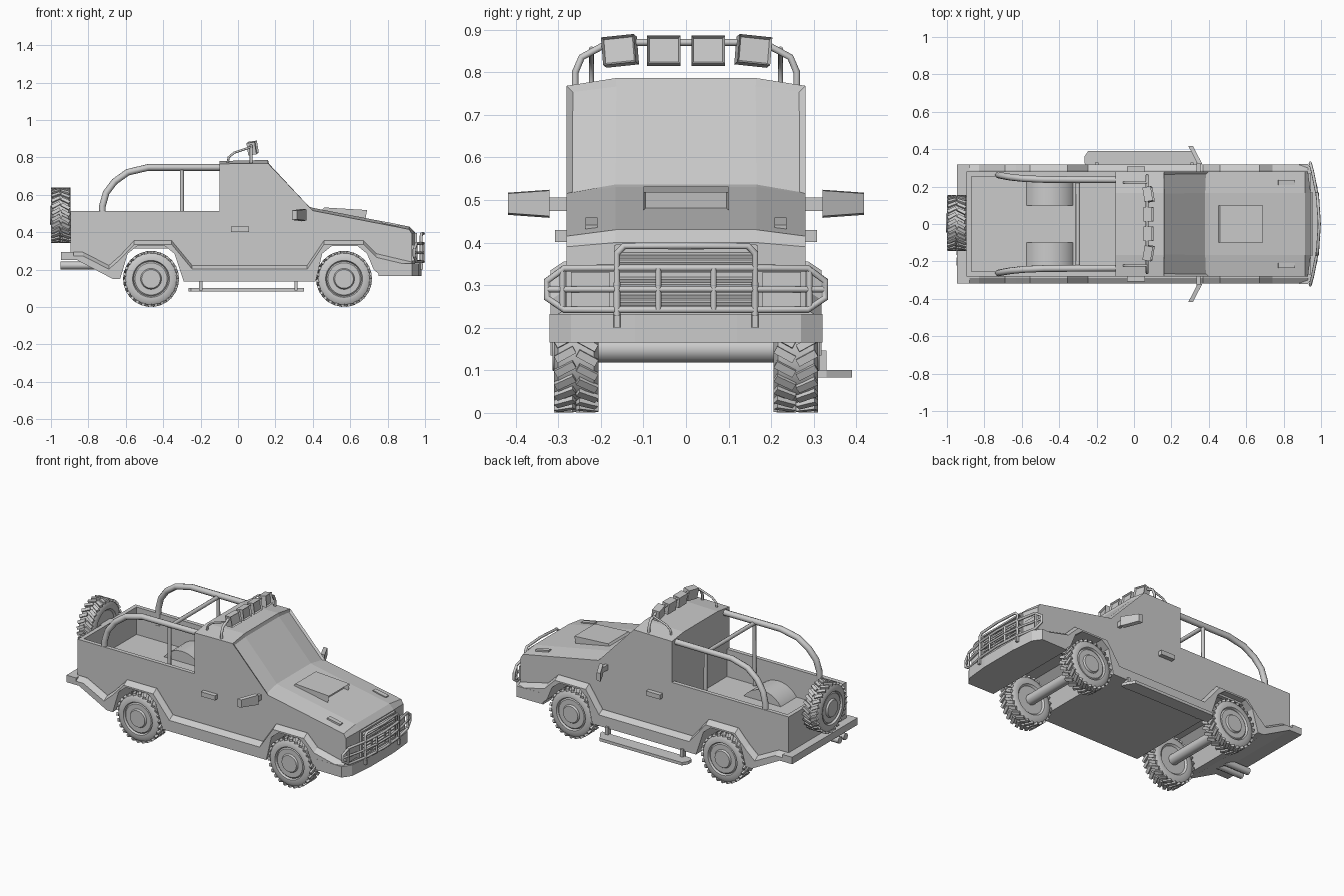
import bpy, bmesh
from math import pi, radians
from mathutils import Matrix, Vector, Euler

if "Cube" in bpy.data.objects:
    bpy.data.objects.remove(bpy.data.objects["Cube"])


def finish(name, bm, smooth=False):
    bmesh.ops.recalc_face_normals(bm, faces=bm.faces)
    me = bpy.data.meshes.new(name)
    bm.to_mesh(me)
    bm.free()
    ob = bpy.data.objects.new(name, me)
    bpy.context.collection.objects.link(ob)
    if smooth:
        bpy.ops.object.select_all(action='DESELECT')
        ob.select_set(True)
        bpy.context.view_layer.objects.active = ob
        bpy.ops.object.shade_smooth_by_angle(angle=radians(35))
    return ob


def box(name, size, loc, rot=(0, 0, 0)):
    bm = bmesh.new()
    m = Matrix.Translation(loc) @ Euler(rot).to_matrix().to_4x4() @ Matrix.Diagonal((*size, 1))
    bmesh.ops.create_cube(bm, size=1, matrix=m)
    return finish(name, bm)


def loft(bm, pts, layers, up=False):
    """Profile (a, b, da, db) copied at each (depth, shift); up lofts along z instead of y."""
    rings = []
    for d, s in layers:
        ring = []
        for p in pts:
            a, b, da, db = (*p, 0, 0)[:4]
            a, b = a + s * da, b + s * db
            ring.append(bm.verts.new((a, b, d) if up else (a, d, b)))
        rings.append(ring)
    n = len(pts)
    for r, q in zip(rings, rings[1:]):
        for i in range(n):
            bm.faces.new((r[i], r[(i + 1) % n], q[(i + 1) % n], q[i]))
    bm.faces.new(rings[0])
    bm.faces.new(rings[-1])


def solid(name, pts, layers, up=False):
    bm = bmesh.new()
    loft(bm, pts, layers, up)
    return finish(name, bm)


def tube(name, pts, r, closed=False):
    cu = bpy.data.curves.new(name, 'CURVE')
    cu.dimensions = '3D'
    cu.bevel_depth, cu.bevel_resolution, cu.use_fill_caps = r, 2, True
    sp = cu.splines.new('POLY')
    sp.points.add(len(pts) - 1)
    for p, co in zip(sp.points, pts):
        p.co = (*co, 1)
    sp.use_cyclic_u = closed
    ob = bpy.data.objects.new(name, cu)
    bpy.context.collection.objects.link(ob)
    bpy.ops.object.select_all(action='DESELECT')
    ob.select_set(True)
    bpy.context.view_layer.objects.active = ob
    bpy.ops.object.convert(target='MESH')
    bpy.ops.object.shade_smooth_by_angle(angle=radians(50))


# Main body: side profile lofted across the width with a raised crown
under = [(.76, .17), (.725, .2), (.69, .285), (.64, .325), (.5, .325), (.45, .285), (.415, .135),
         (-.29, .135), (-.34, .285), (-.39, .325), (-.54, .325), (-.59, .285), (-.63, .15),
         (-.67, .15), (-.86, .25)]
body = [(-.895, .25), (-.895, .345), (-.10, .345), (-.10, .765, 0, .015), (.16, .768, 0, .018),
        (.40, .515, 0, .015), (.915, .415, 0, .015), (.93, .39, .015, .01), (.93, .17, .015, 0)]
bm = bmesh.new()
loft(bm, body + under, [(-.28, 0), (-.165, 1), (.165, 1), (.28, 0)])
bmesh.ops.recalc_face_normals(bm, faces=bm.faces)
glass = [f for f in bm.faces if f.normal.x > .4 and f.normal.z > .4 and .16 < f.calc_center_median().x < .4]
bmesh.ops.inset_region(bm, faces=glass, thickness=.018, depth=-.01)
finish("cab_and_hood", bm)

# Flared lower panels around the wheel arches
upper = [(-.93, .293), (-.83, .293), (-.69, .222), (-.63, .275), (-.555, .355), (-.355, .355),
         (-.245, .222), (.37, .222), (.46, .355), (.67, .355), (.74, .285), (.93, .24)]
flare = [(x, z, 0, -.02) for x, z in upper] + [(.93, .17)] + under + [(-.93, .25)]
for s in (-1, 1):
    solid("flared_side_panel", flare, [(s * .27, 0), (s * .288, 0), (s * .318, 1)])
    box("bed_wall", (.795, .025, .2), (-.4975, s * .2675, .413))
    # Wheel housings in the bed
    bm = bmesh.new()
    bmesh.ops.create_cone(bm, cap_ends=True, segments=32, radius1=.15, radius2=.15, depth=.155,
                          matrix=Matrix.Translation((-.45, s * .1775, .262)) @ Matrix.Rotation(pi / 2, 4, 'X'))
    bmesh.ops.bisect_plane(bm, geom=bm.verts[:] + bm.edges[:] + bm.faces[:], plane_co=(0, 0, .34),
                           plane_no=(0, 0, 1), clear_inner=True)
    finish("bed_wheel_housing", bm, True)
box("tailgate", (.025, .51, .2), (-.8825, 0, .413))

# Bumpers
box("rear_bumper", (.065, .636, .043), (-.9125, 0, .2715))
solid("front_bumper", [(.75, -.318), (.93, -.32), (.965, -.27), (.98, -.12), (.98, .12), (.965, .27),
                       (.93, .32), (.75, .318)], [(.165, 0), (.232, 0)], up=True)

# Hood scoop, open at the front, and small hood vents
bm = bmesh.new()
loft(bm, [(.45, .518), (.46, .532), (.69, .518), (.68, .46), (.45, .5)], [(-.1, 0), (.1, 0)])
bmesh.ops.recalc_face_normals(bm, faces=bm.faces)
mouth = [f for f in bm.faces if f.normal.x > .8]
bmesh.ops.inset_region(bm, faces=mouth, thickness=.007)
bmesh.ops.translate(bm, verts=list({v for f in mouth for v in f.verts}), vec=(-.03, 0, .004))
finish("hood_scoop", bm)
for s in (-1, 1):
    box("hood_vent", (.09, .028, .014), (.815, s * .222, .443), (0, radians(11), 0))
    box("door_handle", (.095, .03, .028), (.01, s * .292, .415))
    # Door mirrors
    box("mirror_arm", (.02, .06, .032), (.345, s * .3, .49))
    bm = bmesh.new()
    loft(bm, [(.34, .458, -.05, .007), (.365, .462, -.05, .007), (.365, .522, -.05, -.007),
              (.34, .524, -.05, -.007)], [(s * .32, 0), (s * .418, 1)])
    finish("door_mirror", bm)
    box("headlight", (.02, .09, .085), (.937, s * .225, .288))

# Grille: frame and slats
for z in (.24, .335, .39):
    box("grille_frame", (.02, .33, .01), (.948, 0, z))
for y in (-.163, .163):
    box("grille_frame_side", (.02, .012, .155), (.948, y, .315))
for y in (-.065, .065):
    box("grille_divider", (.02, .008, .095), (.948, y, .288))
for z in (.258, .276, .294, .312, .352, .37):
    box("grille_slat", (.014, .32, .009), (.95, 0, z), (0, radians(25), 0))


# Bull bar, bowed backwards at its ends
def bow(y, z):
    return (.991 - .05 * (abs(y) / .33) ** 2, y, z)


tube("bull_bar_frame", [bow(y, z) for y, z in
     [(-.285, .34), (-.14, .34), (0, .34), (.14, .34), (.285, .34), (.327, .31), (.327, .27), (.285, .242),
      (.14, .242), (0, .242), (-.14, .242), (-.285, .242), (-.327, .27), (-.327, .31)]], .008, True)
tube("bull_bar_middle", [bow(y, .29) for y in (-.327, -.2, -.07, .07, .2, .327)], .007)
tube("bull_bar_hoop", [bow(y, z) for y, z in
     [(-.162, .2), (-.162, .375), (-.145, .392), (0, .392), (.145, .392), (.162, .375), (.162, .2)]], .008)
for s in (-1, 1):
    tube("bull_bar_upright", [bow(s * .065, .34), bow(s * .065, .242)], .007)
    tube("bull_bar_end", [bow(s * .29, .34), bow(s * .29, .242)], .007)
    box("bull_bar_mount", (.05, .014, .03), (.965, s * .162, .215))

# Roll bars over the bed
for s in (-1, 1):
    tube("roll_bar", [(-.725, s * .262, .44), (-.725, s * .262, .54), (-.705, s * .258, .61), (-.66, s * .25, .67),
                      (-.59, s * .243, .72), (-.48, s * .238, .746), (-.09, s * .236, .746)], .018)
    tube("roll_bar_post", [(-.3, s * .24, .35), (-.3, s * .236, .74)], .011)
tube("roll_bar_cross", [(-.3, -.236, .735), (-.3, .236, .735)], .012)

# Roof light bar with four lamps
tube("light_bar", [(.07, -.26, .75), (.07, -.26, .8), (.07, -.245, .835), (.07, -.195, .862), (.07, -.12, .87),
                   (.07, .12, .87), (.07, .195, .862), (.07, .245, .835), (.07, .26, .8), (.07, .26, .75)], .008)
for s in (-1, 1):
    tube("light_bar_brace", [(-.055, s * .222, .77), (-.05, s * .222, .8), (-.02, s * .222, .825),
                             (.07, s * .222, .855)], .006)
for y in (-.155, -.052, .052, .158):
    k = 0 if abs(y) < .1 else (1 if y > 0 else -1)
    bm = bmesh.new()
    bmesh.ops.create_cube(bm, size=1, matrix=Matrix.Diagonal((.045, .078, .066, 1)))
    lens = [f for f in bm.faces if f.normal.x > .9]
    bmesh.ops.inset_region(bm, faces=lens, thickness=.007)
    bmesh.ops.translate(bm, verts=list(lens[0].verts), vec=(-.01, 0, 0))
    bm.transform(Matrix.Translation((.078, y, .85)) @
                 Euler((radians(-6 * k), radians(-8), radians(10 * k))).to_matrix().to_4x4())
    finish("roof_lamp", bm)

# Wheel: lathed tyre and hub with chevron tread blocks
bm = bmesh.new()
prof = [(0, -.04), (.085, -.04), (.095, -.05), (.122, -.052), (.139, -.042), (.139, .042), (.122, .052),
        (.099, .052), (.093, .04), (.086, .046), (.056, .046), (.05, .056), (0, .056)]
vs = [bm.verts.new((0, y, r)) for r, y in prof]
es = [bm.edges.new(e) for e in zip(vs, vs[1:])]
bmesh.ops.spin(bm, geom=vs + es, cent=(0, 0, 0), axis=(0, 1, 0), angle=2 * pi, steps=32)
bmesh.ops.remove_doubles(bm, verts=bm.verts, dist=.0005)
N = 26
for i in range(N):
    for s in (-1, 1):
        m = (Matrix.Rotation(2 * pi * (i + s * .12) / N, 4, 'Y') @ Matrix.Translation((0, s * .026, .142)) @
             Matrix.Rotation(s * .5, 4, 'Z') @ Matrix.Diagonal((.018, .05, .013, 1)))
        bmesh.ops.create_cube(bm, size=1, matrix=m)
wheel = finish("wheel", bm, True)
spots = [((x, s * .258, .15), 0 if s > 0 else pi) for x in (-.465, .567) for s in (-1, 1)]
spots.append(((-.948, .005, .49), pi / 2))
for i, (loc, a) in enumerate(spots):
    ob = wheel if i == 0 else wheel.copy()
    if i:
        bpy.context.collection.objects.link(ob)
    ob.location, ob.rotation_euler = loc, (0, 0, a)
    ob.name = "spare_wheel" if i == 4 else "wheel"

# Axles, spare mount and twin exhaust
for x in (-.465, .567):
    tube("axle", [(x, -.22, .15), (x, .22, .15)], .032)
box("spare_wheel_mount", (.04, .1, .1), (-.9, .005, .46))
for y in (-.2, -.145):
    tube("exhaust_pipe", [(-.74, y, .222), (-.948, y, .222)], .021)

# Side step on the left with its brackets
solid("side_step", [(-.265, .325), (-.265, .36), (-.245, .39), (.315, .39), (.352, .33), (.352, .31), (-.25, .31)],
      [(.083, 0), (.101, 0)], up=True)
for x in (-.2, .31):
    box("step_bracket", (.018, .03, .06), (x, .315, .117))
